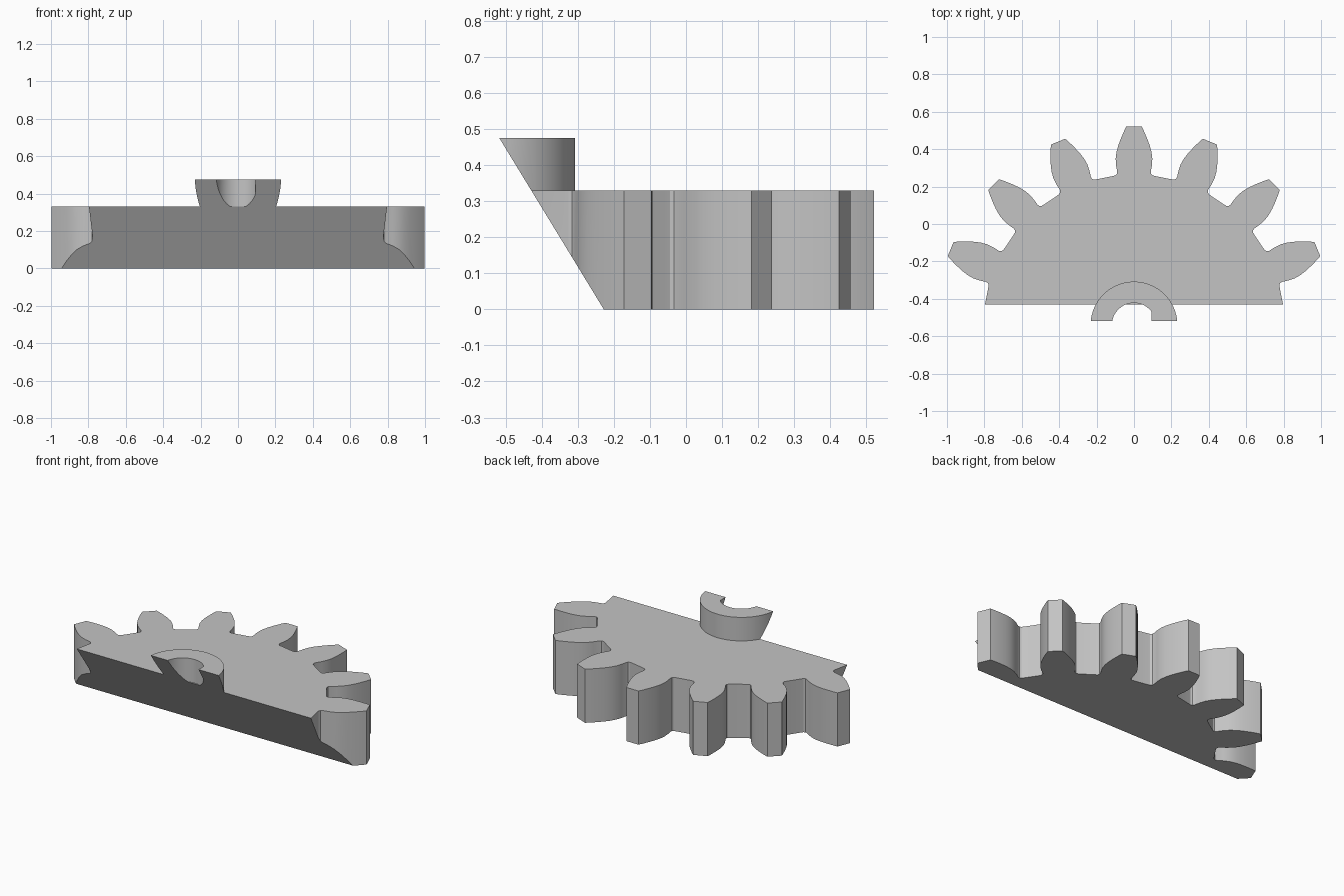
import bpy, bmesh
from math import radians, sin, cos, pi
from mathutils import Vector

cube = bpy.data.objects.get("Cube")
if cube:
    bpy.data.objects.remove(cube, do_unlink=True)

CENTRE_Y = -0.54        # wheel axis
GEAR_TOP, HUB_TOP = 0.33, 0.475

grey = bpy.data.materials.new("plain grey")
grey.use_nodes = True
colour = (0.55, 0.55, 0.55, 1)
grey.diffuse_color = colour
grey.node_tree.nodes["Principled BSDF"].inputs["Base Color"].default_value = colour


def sliced_prism(name, outline, z0, z1, open_bottom=False):
    """Extrude a flat outline upward and slice it with the sloping front plane."""
    bm = bmesh.new()
    base = bm.faces.new([bm.verts.new((x, y + CENTRE_Y, z0)) for x, y in outline])
    new = bmesh.ops.extrude_face_region(bm, geom=[base], use_keep_orig=True)["geom"]
    top = [v for v in new if isinstance(v, bmesh.types.BMVert)]
    bmesh.ops.translate(bm, verts=top, vec=(0, 0, z1 - z0))
    cut = bmesh.ops.bisect_plane(
        bm, geom=bm.verts[:] + bm.edges[:] + bm.faces[:], dist=1e-5,
        plane_co=(0, -0.228, 0), plane_no=Vector((0, -1, -0.61)).normalized(),
        clear_outer=True)["geom_cut"]
    edges = [e for e in cut if isinstance(e, bmesh.types.BMEdge)]
    bmesh.ops.edgeloop_fill(bm, edges=edges)
    bmesh.ops.recalc_face_normals(bm, faces=bm.faces)
    if open_bottom:
        hidden = [f for f in bm.faces if f.normal.z < -0.9]
        bmesh.ops.delete(bm, geom=hidden, context='FACES')
    mesh = bpy.data.meshes.new(name)
    bm.to_mesh(mesh)
    bm.free()
    mesh.materials.append(grey)
    obj = bpy.data.objects.new(name, mesh)
    bpy.context.collection.objects.link(obj)
    bpy.ops.object.select_all(action='DESELECT')
    obj.select_set(True)
    bpy.context.view_layer.objects.active = obj
    bpy.ops.object.shade_smooth_by_angle(angle=radians(28))
    return obj


# Toothed wheel: one half tooth (half width, radius), mirrored and repeated
half_tooth = [(0.115, 0.796), (0.1, 0.8), (0.092, 0.808), (0.09, 0.82), (0.096, 0.855),
              (0.098, 0.89), (0.094, 0.923), (0.084, 0.96), (0.069, 1.0),
              (0.054, 1.035), (0.041, 1.061)]
tooth = half_tooth + [(-x, r) for x, r in reversed(half_tooth)]
wheel = [(0.8, -0.1)]
for i in range(4, -5, -1):
    a = radians(22.5 * i)
    wheel += [(x * cos(a) + r * sin(a), r * cos(a) - x * sin(a)) for x, r in tooth]
    if i == 4:
        # root land running down to the sliced front edge
        wheel.insert(1, (0.8, 0.105))
wheel += [(-0.8, 0.105), (-0.8, -0.1)]
sliced_prism("toothed_wheel", wheel, 0, GEAR_TOP)

# Hub collar: half ring whose bore has one flat side
steps = 40
arc = [(cos(pi * i / steps), sin(pi * i / steps)) for i in range(steps + 1)]
collar = [(0.232 * c, 0.232 * s) for c, s in arc]
collar += [(min(0.118 * c, 0.093), 0.118 * s) for c, s in reversed(arc)]
sliced_prism("hub_collar", collar, GEAR_TOP, HUB_TOP, open_bottom=True)
